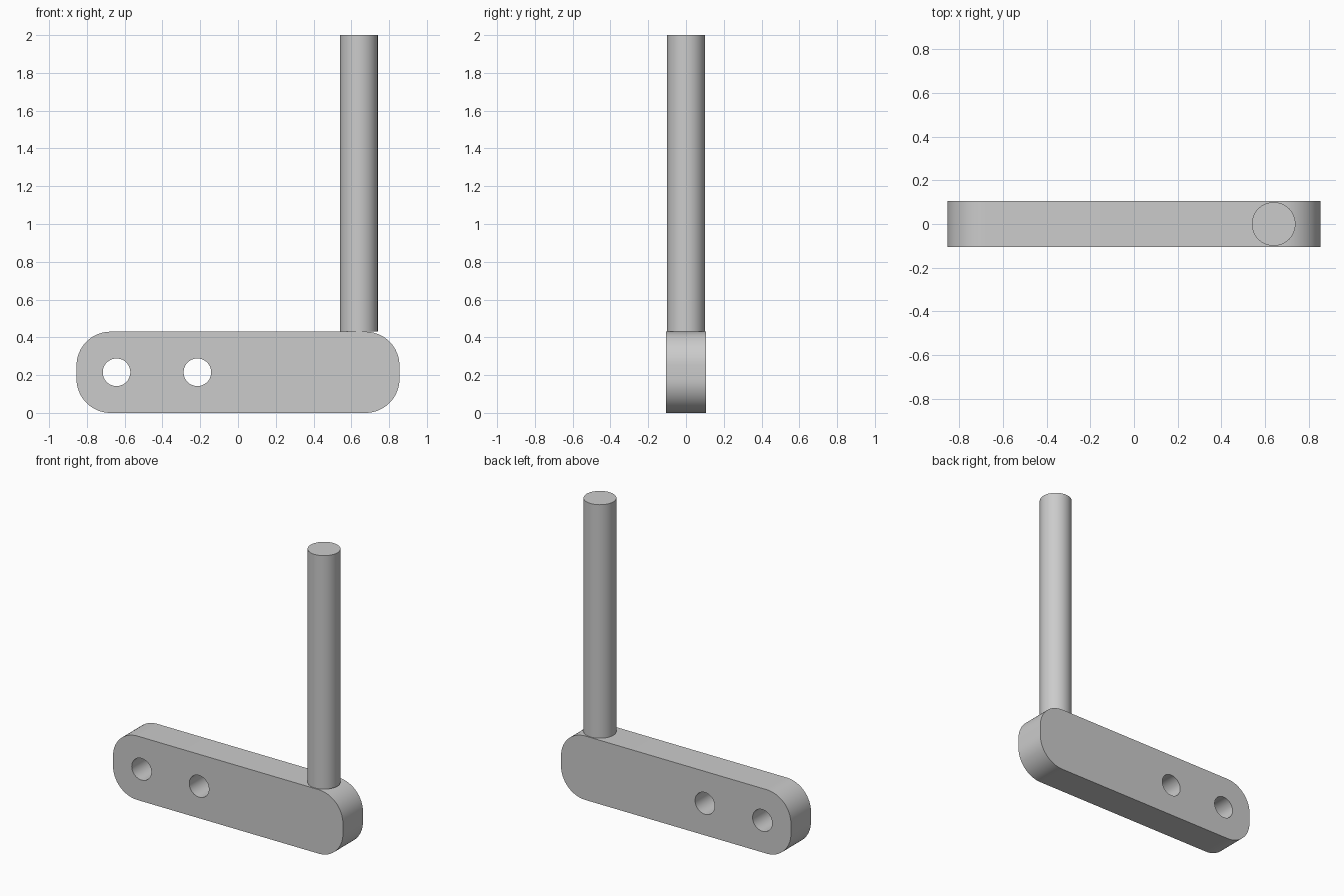
import bpy, bmesh
from math import pi, cos, sin, radians

if "Cube" in bpy.data.objects:
    bpy.data.objects.remove(bpy.data.objects["Cube"], do_unlink=True)

# Single plain grey
grey = bpy.data.materials.new("grey")
grey.use_nodes = True
colour = (0.6, 0.6, 0.6, 1)
grey.diffuse_color = colour
grey.node_tree.nodes["Principled BSDF"].inputs["Base Color"].default_value = colour

LENGTH, HEIGHT, DEPTH, CORNER = 1.71, 0.43, 0.213, 0.18
MID = HEIGHT / 2


def cylinder(name, radius, depth, location, rotation=(0, 0, 0)):
    bpy.ops.mesh.primitive_cylinder_add(vertices=64, radius=radius, depth=depth,
                                        location=location, rotation=rotation)
    obj = bpy.context.object
    obj.name = name
    obj.data.materials.append(grey)
    return obj


def smooth(obj):
    bpy.ops.object.select_all(action="DESELECT")
    obj.select_set(True)
    bpy.context.view_layer.objects.active = obj
    bpy.ops.object.shade_smooth_by_angle(angle=radians(30))


# Bar: rounded rectangle outline extruded along y
bm = bmesh.new()
outline = []
steps = 16
for corner, (sx, sz) in enumerate([(1, 1), (-1, 1), (-1, -1), (1, -1)]):
    cx = sx * (LENGTH / 2 - CORNER)
    cz = MID + sz * (MID - CORNER)
    for i in range(steps + 1):
        a = (corner + i / steps) * pi / 2
        outline.append(bm.verts.new((cx + CORNER * cos(a), -DEPTH / 2, cz + CORNER * sin(a))))
face = bm.faces.new(outline)
extruded = bmesh.ops.extrude_face_region(bm, geom=[face])["geom"]
bmesh.ops.translate(bm, vec=(0, DEPTH, 0),
                    verts=[v for v in extruded if isinstance(v, bmesh.types.BMVert)])
bmesh.ops.recalc_face_normals(bm, faces=bm.faces)
mesh = bpy.data.meshes.new("bar")
bm.to_mesh(mesh)
bm.free()
mesh.materials.append(grey)
bar = bpy.data.objects.new("bar", mesh)
bpy.context.collection.objects.link(bar)

# Two bolt holes through the bar
for x in (-0.643, -0.215):
    cutter = cylinder("hole_cutter", 0.073, 1, (x, 0, MID), (pi / 2, 0, 0))
    cutter.hide_render = True
    mod = bar.modifiers.new("hole", "BOOLEAN")
    mod.operation = "DIFFERENCE"
    mod.solver = "EXACT"
    mod.object = cutter
    bpy.context.view_layer.objects.active = bar
    bpy.ops.object.modifier_apply(modifier=mod.name)
    bpy.data.objects.remove(cutter, do_unlink=True)
smooth(bar)

# Upright rod standing on the bar
rod = cylinder("upright_rod", 0.1, 2 - HEIGHT, (0.64, 0, (2 + HEIGHT) / 2))
smooth(rod)
